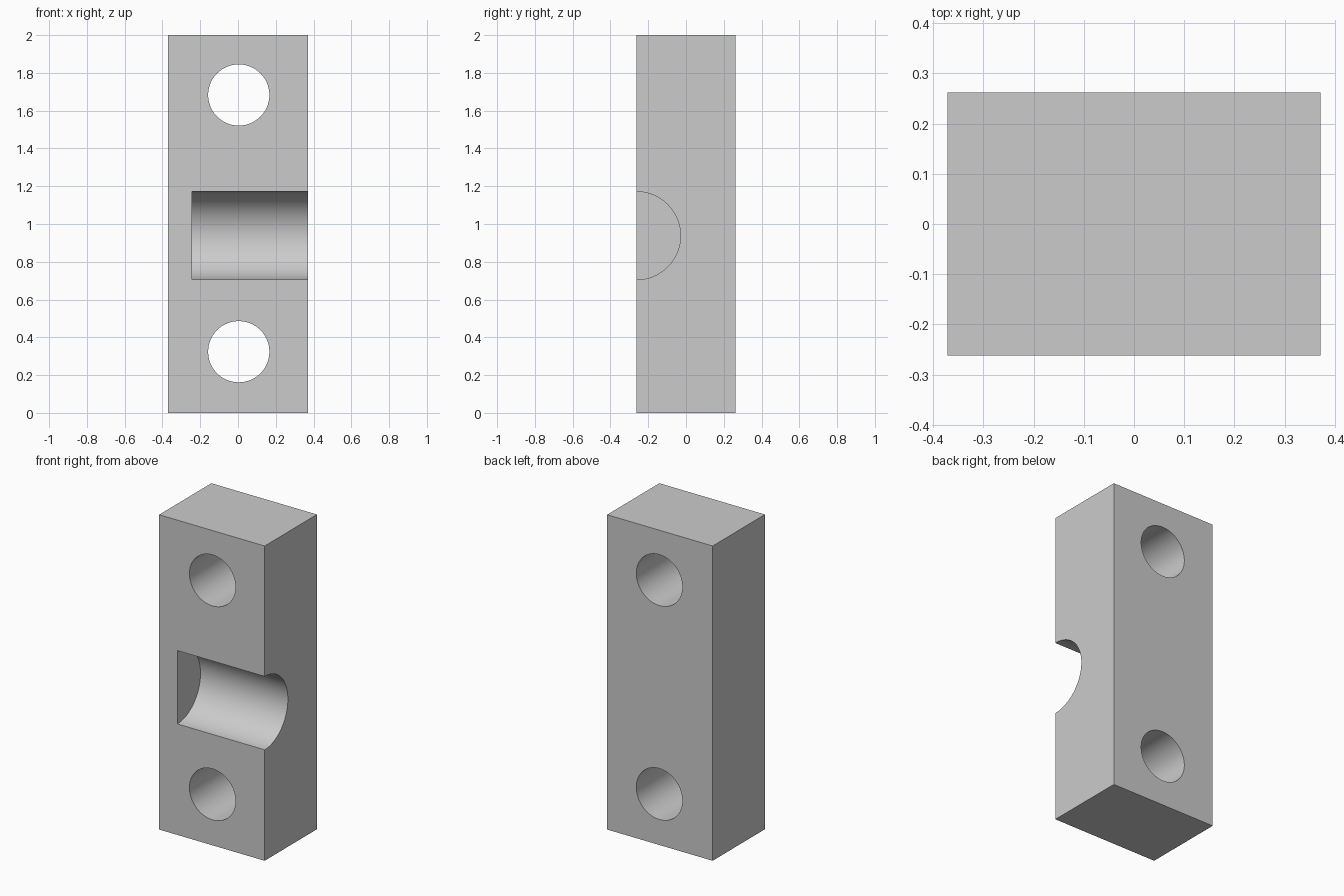
import bpy
import math

default = bpy.data.objects.get("Cube")
if default:
    bpy.data.objects.remove(default, do_unlink=True)

WIDTH, DEPTH, HEIGHT = 0.742, 0.524, 2.0
HOLE_RADIUS, GROOVE_RADIUS = 0.162, 0.233

# Single plain grey
grey = bpy.data.materials.new("plain_grey")
grey.use_nodes = True
colour = (0.6, 0.6, 0.6, 1.0)
grey.diffuse_color = colour
grey.node_tree.nodes["Principled BSDF"].inputs["Base Color"].default_value = colour


def cylinder(name, radius, length, location, rotation):
    bpy.ops.mesh.primitive_cylinder_add(
        vertices=96, radius=radius, depth=length, location=location, rotation=rotation)
    obj = bpy.context.object
    obj.name = name
    obj.data.materials.append(grey)
    obj.hide_render = True
    return obj


# Solid block
bpy.ops.mesh.primitive_cube_add(size=1, location=(0, 0, HEIGHT / 2))
block = bpy.context.object
block.name = "mounting_block"
block.scale = (WIDTH, DEPTH, HEIGHT)
bpy.ops.object.transform_apply(location=True, rotation=False, scale=True)
block.data.materials.append(grey)

# Two bolt holes through the depth
cutters = [
    cylinder("bolt_hole_cutter", HOLE_RADIUS, DEPTH * 2, (0.004, 0, z), (math.pi / 2, 0, 0))
    for z in (0.324, 1.683)
]

# Half-round groove in the front, open on the left end and closed on the right
groove_start, groove_end = -0.243, WIDTH
cutters.append(cylinder(
    "groove_cutter", GROOVE_RADIUS, groove_end - groove_start,
    ((groove_start + groove_end) / 2, -DEPTH / 2, 0.938), (0, math.pi / 2, 0)))

# Cut the block, then discard the cutters
bpy.context.view_layer.objects.active = block
for cutter in cutters:
    cut = block.modifiers.new(cutter.name, "BOOLEAN")
    cut.operation = "DIFFERENCE"
    cut.solver = "EXACT"
    cut.object = cutter
    bpy.ops.object.modifier_apply(modifier=cut.name)
    bpy.data.objects.remove(cutter, do_unlink=True)

# Smooth bores, crisp edges
bpy.ops.object.select_all(action="DESELECT")
block.select_set(True)
bpy.context.view_layer.objects.active = block
bpy.ops.object.shade_smooth_by_angle(angle=math.radians(30))
